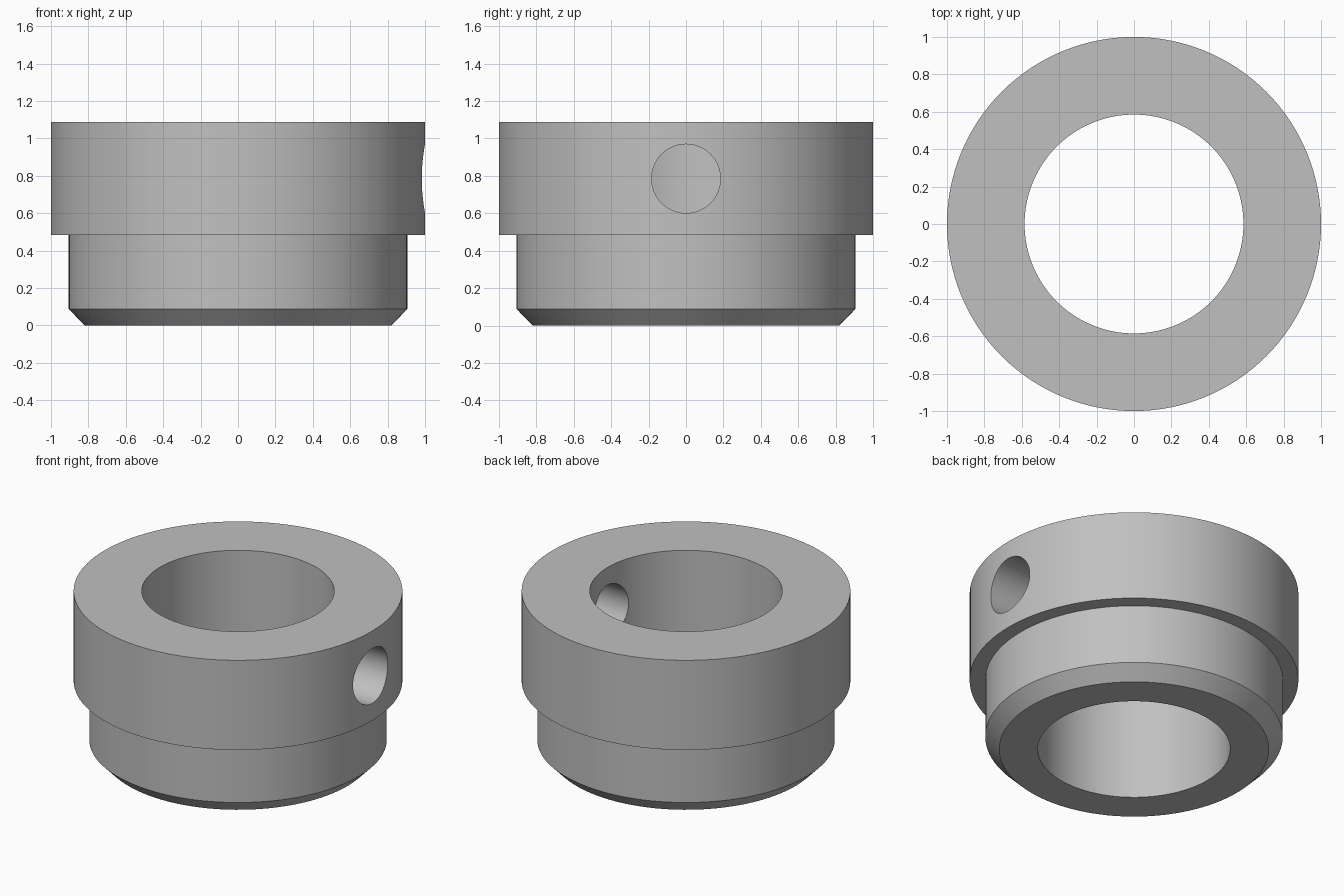
import bpy
import bmesh
import math
from mathutils import Matrix

cube = bpy.data.objects.get("Cube")
if cube:
    bpy.data.objects.remove(cube, do_unlink=True)

# Material
grey = bpy.data.materials.new("plain grey")
grey.use_nodes = True
colour = (0.53, 0.53, 0.53, 1.0)
grey.diffuse_color = colour
grey.node_tree.nodes["Principled BSDF"].inputs["Base Color"].default_value = colour

SEGMENTS = 128
BORE = 0.585


def make_object(name, bm):
    bmesh.ops.recalc_face_normals(bm, faces=bm.faces[:])
    mesh = bpy.data.meshes.new(name)
    bm.to_mesh(mesh)
    bm.free()
    mesh.materials.append(grey)
    obj = bpy.data.objects.new(name, mesh)
    bpy.context.collection.objects.link(obj)
    return obj


# Stepped collar: closed wall section (radius, height) spun around z
section = [(BORE, 0), (0.82, 0), (0.905, 0.088), (0.905, 0.485),
           (1.0, 0.485), (1.0, 1.087), (BORE, 1.087)]
bm = bmesh.new()
verts = [bm.verts.new((r, 0, z)) for r, z in section]
edges = [bm.edges.new((a, b)) for a, b in zip(verts, verts[1:] + verts[:1])]
bmesh.ops.spin(bm, geom=verts + edges, cent=(0, 0, 0), axis=(0, 0, 1),
               angle=math.tau, steps=SEGMENTS, use_merge=True)
bmesh.ops.remove_doubles(bm, verts=bm.verts[:], dist=1e-4)
collar = make_object("stepped_collar", bm)

# Radial set-screw hole through the left wall
bm = bmesh.new()
place = Matrix.Translation((0.8, 0, 0.785)) @ Matrix.Rotation(math.pi / 2, 4, "Y")
bmesh.ops.create_cone(bm, cap_ends=True, segments=64, radius1=0.184,
                      radius2=0.184, depth=1.0, matrix=place)
cutter = make_object("screw_hole_cutter", bm)
cutter.hide_render = True

cut = collar.modifiers.new("screw_hole", "BOOLEAN")
cut.operation = "DIFFERENCE"
cut.solver = "EXACT"
cut.object = cutter

# Apply the cut, then smooth the round walls while keeping edges crisp
bpy.ops.object.select_all(action="DESELECT")
collar.select_set(True)
bpy.context.view_layer.objects.active = collar
bpy.ops.object.modifier_apply(modifier=cut.name)
bpy.data.objects.remove(cutter, do_unlink=True)
bpy.ops.object.shade_smooth_by_angle(angle=math.radians(30))
